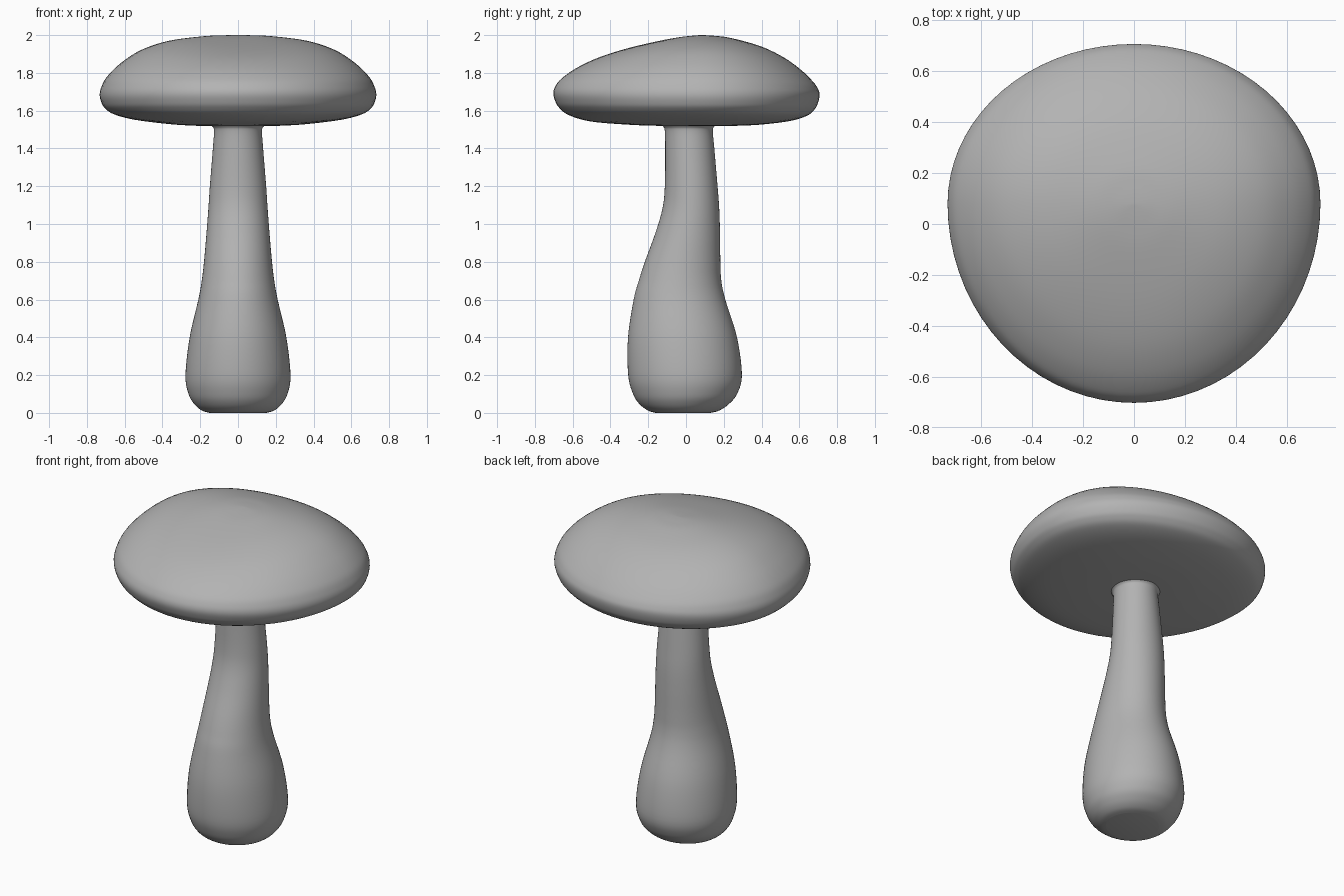
import bpy, bmesh, math

if "Cube" in bpy.data.objects:
    bpy.data.objects.remove(bpy.data.objects["Cube"])


def smooth_rows(rows, steps=5):
    """Catmull-Rom resampling of a list of equal-length rows."""
    out = []
    for i in range(len(rows) - 1):
        a, b, c, d = (rows[max(i - 1, 0)], rows[i], rows[i + 1],
                      rows[min(i + 2, len(rows) - 1)])
        for s in range(steps):
            t = s / steps
            out.append([0.5 * (2 * q + (r - p) * t + (2 * p - 5 * q + 4 * r - w) * t * t
                               + (3 * q - p - 3 * r + w) * t ** 3)
                        for p, q, r, w in zip(a, b, c, d)])
    out.append(list(rows[-1]))
    return out


grey = bpy.data.materials.new("mid_grey")
grey.diffuse_color = (0.45, 0.45, 0.45, 1)
grey.use_nodes = True
grey.node_tree.nodes["Principled BSDF"].inputs["Base Color"].default_value = grey.diffuse_color


def loft(name, rings, close_start=False, tip=None):
    """Skin a stack of rings; optionally close the first ring and end in a tip."""
    bm = bmesh.new()
    loops = [[bm.verts.new(p) for p in ring] for ring in rings]
    n = len(loops[0])
    for a, b in zip(loops, loops[1:]):
        for i in range(n):
            bm.faces.new((a[i], a[(i + 1) % n], b[(i + 1) % n], b[i]))
    if close_start:
        bm.faces.new(loops[0][::-1])
    if tip:
        bmesh.ops.pointmerge(bm, verts=loops[-1], merge_co=tip)
    mesh = bpy.data.meshes.new(name)
    bm.to_mesh(mesh)
    bm.free()
    for f in mesh.polygons:
        f.use_smooth = True
    mesh.materials.append(grey)
    ob = bpy.data.objects.new(name, mesh)
    bpy.context.collection.objects.link(ob)


N = 72
ANGLES = [2 * math.pi * i / N for i in range(N)]

# Stem: height, half width, front y, back y
stem_rows = [
    (0.0, 0.15, -0.16, 0.13), (0.012, 0.19, -0.20, 0.175),
    (0.045, 0.23, -0.245, 0.225), (0.10, 0.262, -0.28, 0.27),
    (0.20, 0.278, -0.306, 0.296), (0.40, 0.256, -0.307, 0.270),
    (0.60, 0.210, -0.277, 0.208), (0.70, 0.192, -0.250, 0.187),
    (0.80, 0.180, -0.218, 0.182), (0.95, 0.167, -0.163, 0.180),
    (1.08, 0.157, -0.125, 0.176), (1.20, 0.149, -0.112, 0.167),
    (1.40, 0.133, -0.110, 0.150), (1.49, 0.127, -0.112, 0.142),
    (1.515, 0.134, -0.120, 0.149), (1.53, 0.155, -0.14, 0.17),
]
stem_rings = []
for z, w, y0, y1 in smooth_rows(stem_rows):
    stem_rings.append([(w * math.cos(a), (y0 + y1) / 2 + (y1 - y0) / 2 * math.sin(a), z)
                       for a in ANGLES])
loft("stem", stem_rings, close_start=True)

# Cap, from the underside round the rim to the crown:
# outline fraction, then height toward the sides, front and back
cap_rows = [
    (0.12, 1.518, 1.518, 1.518), (0.30, 1.520, 1.520, 1.520),
    (0.50, 1.529, 1.526, 1.526), (0.75, 1.552, 1.543, 1.545),
    (0.90, 1.581, 1.577, 1.574), (0.965, 1.613, 1.617, 1.610),
    (0.992, 1.646, 1.654, 1.645), (1.003, 1.685, 1.692, 1.685),
    (0.990, 1.727, 1.728, 1.715), (0.95, 1.780, 1.768, 1.752),
    (0.85, 1.852, 1.824, 1.814), (0.70, 1.922, 1.880, 1.882),
    (0.50, 1.970, 1.930, 1.942), (0.25, 1.994, 1.975, 1.985),
    (0.10, 1.999, 1.993, 1.997), (0.003, 2.000, 2.000, 2.000),
]
cap_rings = []
for f, side, front, back in smooth_rows(cap_rows):
    ring = []
    for a in ANGLES:
        c, s = math.cos(a), math.sin(a)
        depth, end = (0.625, back) if s > 0 else (0.78, front)
        ring.append((0.73 * f * c, 0.08 + depth * f * s, side * c * c + end * s * s))
    cap_rings.append(ring)
loft("cap", cap_rings, tip=(0, 0.08, 2.0))
